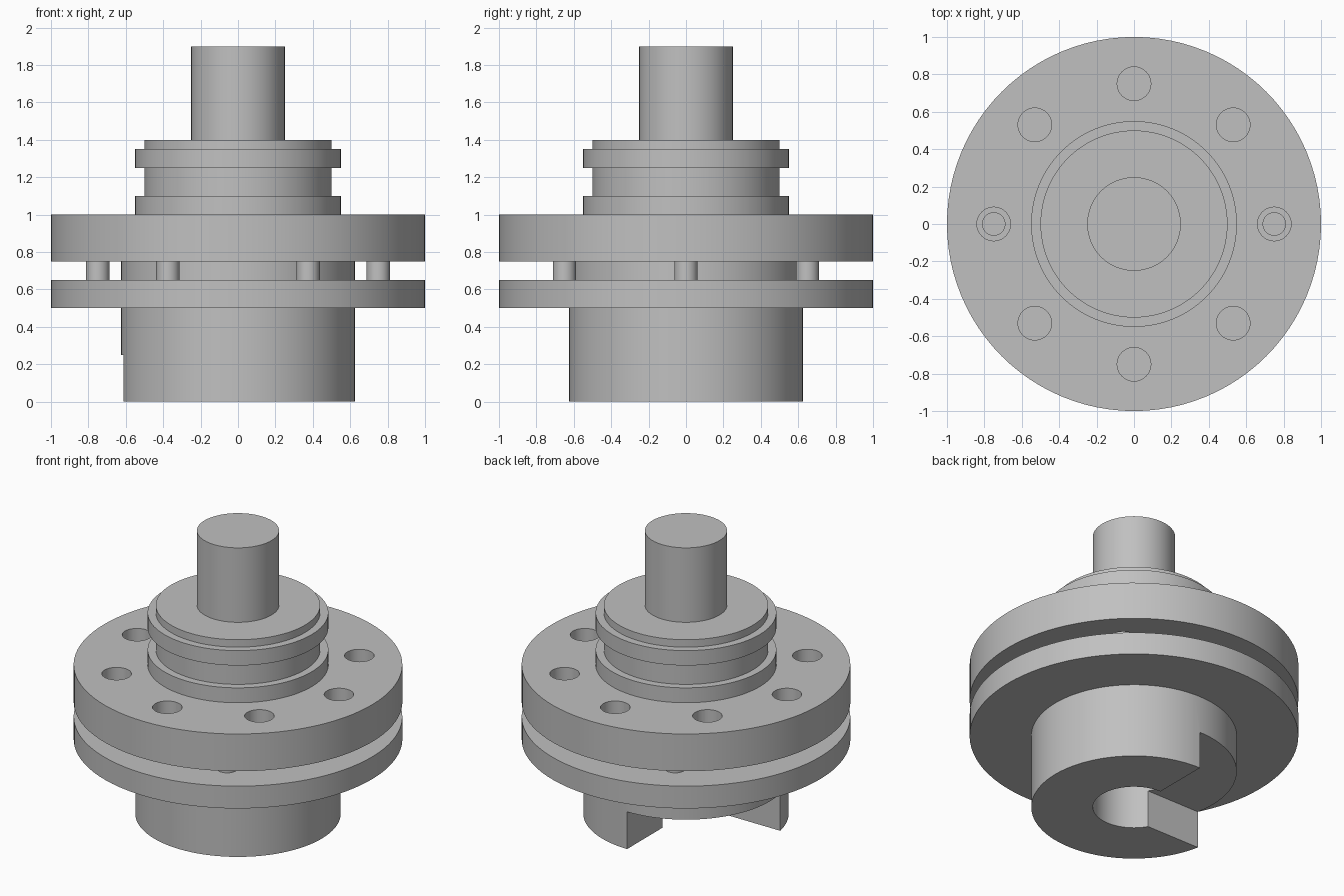
import bpy, bmesh, math
from mathutils import Matrix, Vector

if "Cube" in bpy.data.objects:
    bpy.data.objects.remove(bpy.data.objects["Cube"], do_unlink=True)

COLOUR = (0.53, 0.53, 0.53, 1)
grey = bpy.data.materials.new("plain grey")
grey.use_nodes = True
grey.diffuse_color = COLOUR
grey.node_tree.nodes["Principled BSDF"].inputs["Base Color"].default_value = COLOUR


def finish(bm, name):
    bmesh.ops.recalc_face_normals(bm, faces=bm.faces)
    mesh = bpy.data.meshes.new(name)
    bm.to_mesh(mesh)
    bm.free()
    mesh.materials.append(grey)
    obj = bpy.data.objects.new(name, mesh)
    bpy.context.collection.objects.link(obj)
    return obj


def lathe(name, profile, steps=96):
    """Turn a (radius, height) profile around the z axis."""
    bm = bmesh.new()
    verts = [bm.verts.new((r, 0, z)) for r, z in profile]
    edges = [bm.edges.new(pair) for pair in zip(verts, verts[1:])]
    bmesh.ops.spin(bm, geom=verts + edges, cent=(0, 0, 0), axis=(0, 0, 1),
                   angle=math.tau, steps=steps, use_merge=True)
    bmesh.ops.remove_doubles(bm, verts=bm.verts, dist=1e-4)
    return finish(bm, name)


def rods(name, count, ring, radius, low, high):
    """Ring of equal upright cylinders in one object."""
    bm = bmesh.new()
    for i in range(count):
        spot = Matrix.Rotation(math.tau * i / count, 4, 'Z') @ Vector((ring, 0, (low + high) / 2))
        bmesh.ops.create_cone(bm, cap_ends=True, segments=40, radius1=radius, radius2=radius,
                              depth=high - low, matrix=Matrix.Translation(spot))
    return finish(bm, name)


def cut(target, cutter):
    mod = target.modifiers.new("cut", 'BOOLEAN')
    mod.operation, mod.solver, mod.object = 'DIFFERENCE', 'EXACT', cutter
    bpy.context.view_layer.objects.active = target
    bpy.ops.object.modifier_apply(modifier=mod.name)
    bpy.data.objects.remove(cutter, do_unlink=True)


# Lower body: bored hub with a thin flange
lower = lathe("lower_hub_and_flange", [
    (0, .5), (.25, .5), (.25, 0), (.625, 0), (.625, .5), (1, .5),
    (1, .65), (.625, .65), (.625, .75), (0, .75)])

# Quarter notch in the bottom of the hub
bm = bmesh.new()
bmesh.ops.create_cube(bm, size=1, matrix=Matrix.Translation((-.5, .4375, .075))
                      @ Matrix.Diagonal((1, 1.125, .35, 1)))
cut(lower, finish(bm, "notch_cutter"))

# Upper body: thick flange, stepped collar and shaft
upper = lathe("upper_flange_and_shaft", [
    (0, .75), (1, .75), (1, 1), (.55, 1), (.55, 1.1), (.5, 1.1), (.5, 1.25),
    (.55, 1.25), (.55, 1.35), (.5, 1.35), (.5, 1.4), (.25, 1.4), (.25, 1.9), (0, 1.9)])

# Bolt holes through the thick flange
cut(upper, rods("bolt_hole_cutter", 8, .75, .09, .7, 1.05))

# Spacer pins between the flanges
pins = rods("spacer_pins", 6, .75, .0625, .65, .75)

# Smooth round walls, keep the edges crisp
bpy.ops.object.select_all(action='DESELECT')
for obj in (lower, upper, pins):
    obj.select_set(True)
bpy.context.view_layer.objects.active = lower
bpy.ops.object.shade_smooth_by_angle(angle=math.radians(30))
